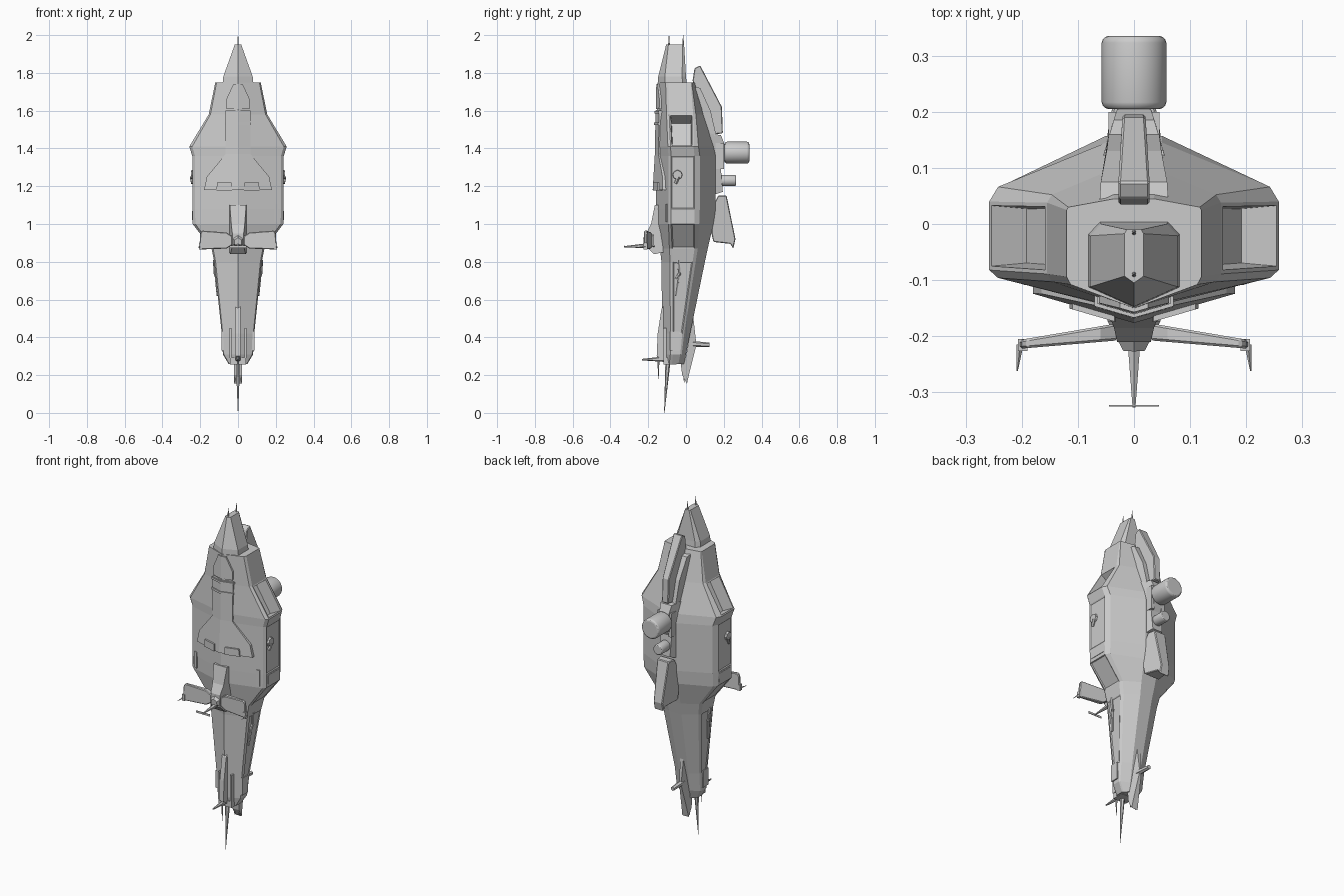
import bpy, bmesh
from mathutils import Vector

if "Cube" in bpy.data.objects:
    bpy.data.objects.remove(bpy.data.objects["Cube"])


def finish(name, bm, bevel=0, mirror=False):
    bmesh.ops.recalc_face_normals(bm, faces=bm.faces[:])
    me = bpy.data.meshes.new(name)
    bm.to_mesh(me)
    bm.free()
    ob = bpy.data.objects.new(name, me)
    bpy.context.collection.objects.link(ob)
    if bevel:
        m = ob.modifiers.new("bevel", 'BEVEL')
        m.width, m.segments = bevel, 1
    if mirror:
        ob.modifiers.new("mirror", 'MIRROR')
    return ob


def skin(bm, rings):
    """Join equal-length rings of points into a capped solid."""
    vs = [[bm.verts.new(p) for p in r] for r in rings]
    n = len(vs[0])
    rows = []
    for a, b in zip(vs, vs[1:]):
        rows.append([bm.faces.new((a[i], a[(i + 1) % n], b[(i + 1) % n], b[i])) for i in range(n)])
    bm.faces.new(vs[0])
    bm.faces.new(vs[-1])
    return rows


def plate(name, pts, front, back, mirror=True, bevel=0):
    """(x, z) outline given depth by two functions y(x, z)."""
    bm = bmesh.new()
    skin(bm, [[(x, f(x, z), z) for x, z in pts] for f in (front, back)])
    return finish(name, bm, bevel, mirror)


def fin(name, pts, w, edge=None, bevel=0):
    """(y, z) outline across x = -w..w, thinned towards its rear edge (edge, y0, y1)."""
    def wid(y):
        if not edge:
            return w
        we, y0, y1 = edge
        t = min(max((y - y0) / (y1 - y0), 0), 1)
        return w + (we - w) * t
    bm = bmesh.new()
    skin(bm, [[(s * wid(y), y, z) for y, z in pts] for s in (-1, 1)])
    return finish(name, bm, bevel)


def rod(name, p, q, r1, r2, n=6, mirror=False, bevel=0, smooth=False):
    p, q = Vector(p), Vector(q)
    bm = bmesh.new()
    bmesh.ops.create_cone(bm, cap_ends=True, segments=n, radius1=r1, radius2=r2, depth=(q - p).length)
    rot = (q - p).to_track_quat('Z', 'Y').to_matrix().to_4x4()
    bmesh.ops.transform(bm, matrix=rot, verts=bm.verts[:])
    bmesh.ops.translate(bm, vec=(p + q) / 2, verts=bm.verts[:])
    ob = finish(name, bm, bevel, mirror)
    if bevel:
        ob.modifiers["bevel"].segments = 3
        ob.modifiers["bevel"].limit_method = 'ANGLE'
    if smooth:
        for f in ob.data.polygons:
            f.use_smooth = len(f.vertices) == 4
    return ob


def box(name, c, s, mirror=False):
    bm = bmesh.new()
    bmesh.ops.create_cube(bm, size=1)
    bmesh.ops.scale(bm, vec=s, verts=bm.verts[:])
    bmesh.ops.translate(bm, vec=c, verts=bm.verts[:])
    return finish(name, bm, 0, mirror)


def ring(half):
    return half + [(-x, y, z) for x, y, z in reversed(half) if x > 0]


# Hull sections: z, half width, front ridge y, side front y, side rear y, rear half width, rear y
sections = [
    (1.75, .12, -.150, -.100, .025, .035, .045),
    (1.58, .155, -.152, -.095, .038, .045, .095),
    (1.41, .258, -.156, -.088, .04, .05, .145),
    (1.36, .242, -.158, -.085, .045, .05, .157),
    (1.08, .242, -.160, -.085, .045, .05, .157),
    (1.00, .240, -.158, -.085, .045, .05, .145),
    (.87, .140, -.138, -.080, .045, .045, .115),
    (.80, .126, -.130, -.076, .035, .04, .10),
    (.42, .086, -.126, -.075, -.02, .03, .022),
    (.31, .080, -.126, -.075, -.03, .025, .0),
    (.26, .050, -.115, -.080, -.04, .02, -.01)]
bm = bmesh.new()
rings = []
for z, x, yf, sf, sb, xb, yb in sections:
    c = .25 * (yb - sb)
    rings.append(ring([(0, yf, z), (x * .94, sf - .008, z), (x, sf + .006, z), (x, sb, z),
                       (x - .6 * c, sb + c, z), (xb, yb, z)]))
rows = skin(bm, rings)
bmesh.ops.recalc_face_normals(bm, faces=bm.faces[:])
intakes = [rows[1][2], rows[1][8]]
bmesh.ops.inset_individual(bm, faces=intakes, thickness=.010)
bmesh.ops.inset_individual(bm, faces=intakes, thickness=.008, depth=-.07)
panels = [rows[r][i] for r in (3, 5, 7) for i in (2, 8)]
bmesh.ops.inset_individual(bm, faces=panels, thickness=.008, depth=-.004)
finish("hull", bm)

# Nose
bm = bmesh.new()
skin(bm, [ring([(0, yf, z), (x, yf + c, z), (x, yb - c * .6, z), (x * .75, yb, z)]) for z, x, yf, yb, c in
          [(1.95, .017, -.105, -.01, .012), (1.78, .078, -.147, .0, .035), (1.6, .095, -.155, .02, .04)]])
finish("nose", bm)
for y in (-.09, -.015):
    rod("nose_antenna", (0, y, 1.93), (0, y, 2), .006, .001)


# Raised front plating following the hull's ridge
def surf(x, z):
    return -.159 + .29 * abs(x) + max(z - 1.4, 0) * .02


def above(d):
    return lambda x, z: surf(x, z) - d


below = above(-.015)
plate("front_cap", [(0, 1.74), (.025, 1.74), (.062, 1.66), (.062, 1.61), (0, 1.61)], above(.005), below)
plate("front_spine", [(0, 1.6), (.066, 1.6), (.066, 1.37), (0, 1.37)], above(.006), below)
for z in (1.525, 1.585):
    plate("spine_band", [(0, z + .012), (.07, z + .012), (.07, z), (0, z)], above(.012), below)
plate("front_skirt", [(0, 1.37), (.066, 1.37), (.165, 1.25), (.18, 1.18), (0, 1.18)],
      lambda x, z: surf(x, z) - .006 - (1.37 - z) * .06, below)
plate("skirt_block", [(.035, 1.22), (.11, 1.22), (.115, 1.178), (.033, 1.178)], above(.025), below)
plate("front_slot", [(.193, 1.105), (.212, 1.105), (.212, 1.01), (.193, 1.01)], above(.006), below)

# Forward arms, hub and boom
plate("front_arm", [(.03, .935), (.06, .955), (.19, .965), (.2, .95), (.205, .865), (.06, .87), (.03, .89)],
      lambda x, z: -.205 - .085 * x, lambda x, z: -.172 - .17 * x, bevel=.004)
plate("arm_tip", [(.19, .9), (.207, .9), (.207, .865), (.19, .865)],
      lambda x, z: -.226, lambda x, z: -.205)
rod("arm_spike", (.203, -.215, .88), (.208, -.262, .875), .006, .001, 4, True)
fin("boom", [(-.14, 1.1), (-.165, 1.1), (-.185, 1.0), (-.21, .95), (-.21, .88), (-.17, .84), (-.12, .85)],
    .03, (.045, -.2, -.16))
rod("boom_hub", (0, -.17, .91), (0, -.225, .905), .055, .022, 6)
rod("front_probe", (0, -.2, .885), (0, -.327, .88), .014, .003, 6)
box("probe_blade", (.022, -.324, .88), (.045, .003, .012), True)

# Dorsal fin, pylon, drums
fin("dorsal_fin", [(.035, 1.76), (.045, 1.825), (.075, 1.84), (.19, 1.62), (.195, 1.48), (.11, 1.47)],
    .028, (.02, .08, .2), .004)
fin("dorsal_base", [(.03, 1.73), (.075, 1.72), (.13, 1.6), (.16, 1.47), (.1, 1.44)], .062, (.045, .06, .15))
fin("pylon", [(.12, 1.48), (.185, 1.47), (.205, 1.42), (.205, 1.33), (.185, 1.29), (.195, 1.17), (.13, 1.15)],
    .055, (.03, .14, .2))
box("pylon_rib", (.035, .17, 1.36), (.02, .06, .14), True)
rod("large_drum", (0, .205, 1.378), (0, .335, 1.378), .0575, .0575, 32, bevel=.012, smooth=True)
rod("small_drum", (0, .185, 1.23), (0, .265, 1.23), .03, .03, 24, bevel=.007, smooth=True)
fin("lower_fin", [(.14, 1.09), (.17, 1.15), (.215, 1.15), (.262, .92), (.25, .87), (.235, .895),
                  (.145, .905), (.135, .95)], .05, (.028, .15, .26), .004)

# Side fittings
rod("side_port", (.23, -.045, 1.26), (.249, -.045, 1.26), .028, .024, 8, True)
rod("side_port_hook", (.24, -.055, 1.215), (.246, -.04, 1.25), .009, .009, 6, True)
box("side_ledge", (.237, -.015, 1.045), (.012, .1, .05), True)
for p, q in [((.124, -.04, .81), (.121, -.035, .73)), ((.121, -.032, .74), (.112, -.052, .71)),
             ((.115, -.04, .73), (.106, -.055, .62))]:
    rod("side_linkage", p, q, .009, .007, 6, True)

# Tail
fin("tail_fin", [(.0, .3), (.038, .515), (.055, .36), (.02, .22), (.005, .155), (-.02, .2), (-.03, .28)],
    .022, (.006, 0, .055))
rod("tail_fin_rod", (0, .03, .365), (0, .125, .36), .016, .012, 6)
box("tail_block", (0, -.085, .275), (.085, .07, .035))
box("tail_side_block", (.078, -.06, .38), (.02, .05, .1), True)
box("tail_rail", (.04, -.113, .37), (.01, .02, .16), True)
fin("tail_keel", [(-.11, .58), (-.13, .55), (-.15, .42), (-.155, .3), (-.11, .27)], .014)
rod("keel_spike", (0, -.146, .33), (0, -.146, .18), .008, .001)
rod("tail_probe", (0, -.1, .285), (0, -.232, .282), .016, .004)
rod("tail_spike", (0, -.095, .28), (0, -.115, 0), .014, .001)
rod("tail_short_spike", (.016, -.012, .28), (.016, -.01, .16), .008, .001, 6, True)
